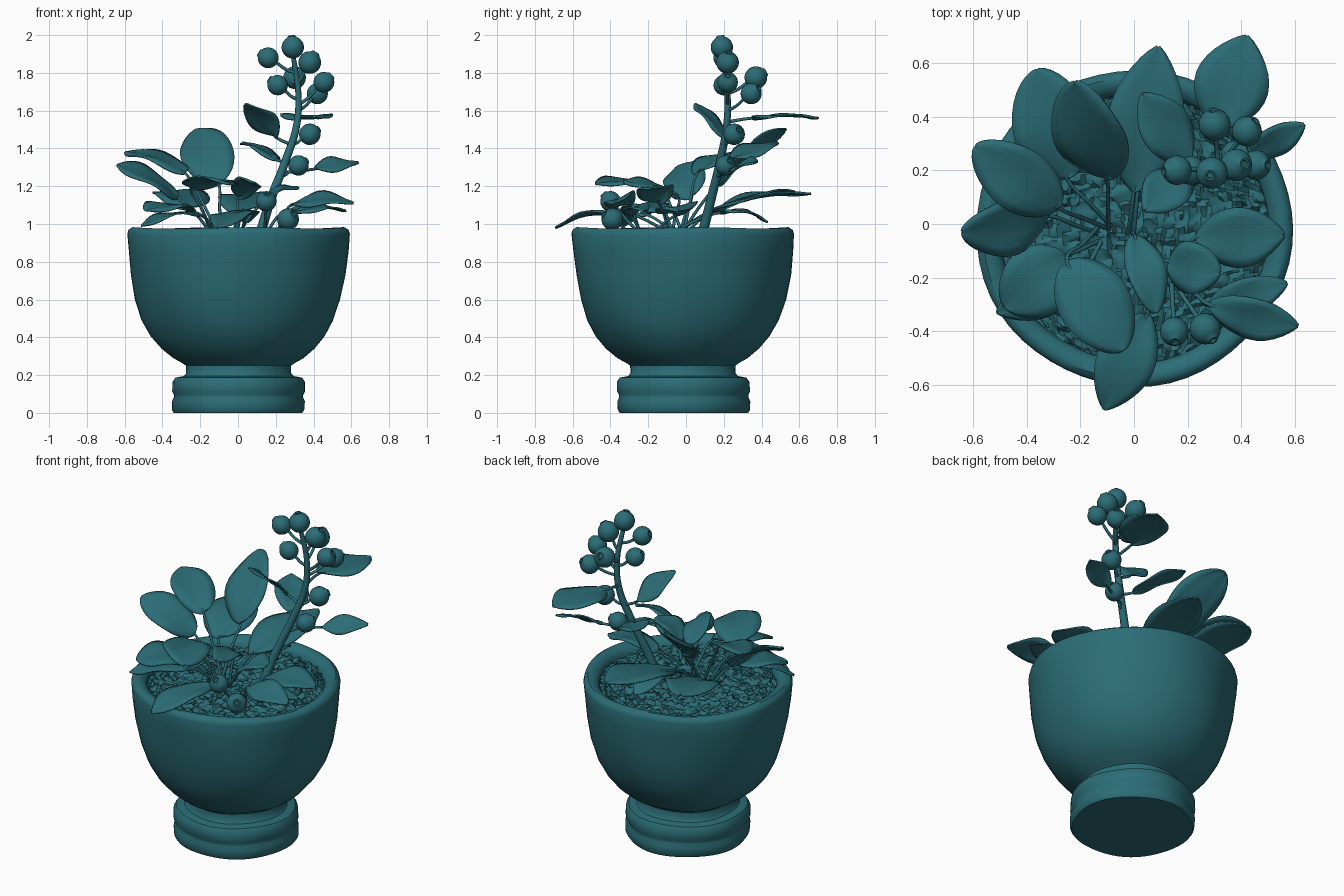
import bpy, math, random
from mathutils import Vector as V

if "Cube" in bpy.data.objects:
    bpy.data.objects.remove(bpy.data.objects["Cube"])
random.seed(4)

TEAL = bpy.data.materials.new('teal')
TEAL.diffuse_color = (0.024, 0.15, 0.18, 1)
TEAL.use_nodes = True
TEAL.node_tree.nodes["Principled BSDF"].inputs["Base Color"].default_value = TEAL.diffuse_color


def finish(ob, angle):
    bpy.ops.object.select_all(action='DESELECT')
    ob.select_set(True)
    bpy.context.view_layer.objects.active = ob
    if ob.type == 'CURVE':
        bpy.ops.object.convert(target='MESH')
    else:
        bpy.ops.object.shade_smooth_by_angle(angle=math.radians(angle))
    bpy.context.object.data.materials.clear()
    bpy.context.object.data.materials.append(TEAL)


def make(name, verts, faces, angle=40):
    me = bpy.data.meshes.new(name)
    me.from_pydata(verts, [], faces)
    me.update()
    ob = bpy.data.objects.new(name, me)
    bpy.context.collection.objects.link(ob)
    finish(ob, angle)
    return ob


def lathe(name, profile, n, loc=V((0, 0, 0)), axis=V((0, 0, 1)), angle=40, wobble=0):
    """Spin (radius, height) points around an axis, closing the start with a cap."""
    q = V((0, 0, 1)).rotation_difference(axis)
    verts = []
    for r, z in profile:
        for i in range(n):
            a = 2 * math.pi * i / n
            k = r + wobble * math.sin(5 * a + 9 * z)
            dz = wobble * math.sin(4 * a + 1) if z > 0.9 else 0
            verts.append(loc + q @ V((k * math.cos(a), k * math.sin(a), z + dz)))
    faces = [(j * n + i, j * n + (i + 1) % n, (j + 1) * n + (i + 1) % n, (j + 1) * n + i)
             for j in range(len(profile) - 1) for i in range(n)]
    faces.append(tuple(reversed(range(n))))
    return make(name, verts, faces, angle)


def tube(name, pts, r0, r1):
    cu = bpy.data.curves.new(name, 'CURVE')
    cu.dimensions = '3D'
    cu.bevel_depth = 1
    cu.bevel_resolution = 2
    cu.resolution_u = 6
    cu.use_fill_caps = True
    sp = cu.splines.new('BEZIER')
    sp.bezier_points.add(len(pts) - 1)
    for i, (b, p) in enumerate(zip(sp.bezier_points, pts)):
        b.co = p
        b.handle_left_type = b.handle_right_type = 'AUTO'
        b.radius = r0 + (r1 - r0) * i / (len(pts) - 1)
    ob = bpy.data.objects.new(name, cu)
    bpy.context.collection.objects.link(ob)
    finish(ob, 40)


def leaf(name, base, tip, width, roll=0, blunt=False, arch=0.03):
    """Oval blade with a creased midrib, arched along its length; blunt ones have a round tip."""
    base, tip = V(base), V(tip)
    d = tip - base
    f = d.normalized()
    side = f.cross(V((0, 0, 1))).normalized()
    up = side.cross(f)
    s = side * math.cos(roll) + up * math.sin(roll)
    u = s.cross(f)
    nl, nw = 16, 6
    verts, faces = [], []
    for i in range(nl + 1):
        t = (1 - math.cos(math.pi * i / nl)) / 2
        w = max(0.004, width / 2 * max(0, math.sin(math.pi * t ** 0.95)) ** (0.52 if blunt else 0.72))
        for j in range(nw + 1):
            a = 2 * j / nw - 1
            lift = arch * math.sin(math.pi * t) + 0.12 * abs(a) * w - 0.10 * w * a ** 4
            lift += 0.010 * math.sin(8 * t + 2 * a) * abs(a)
            verts.append(base + d * t + s * a * w + u * lift)
    for i in range(nl):
        for j in range(nw):
            k = i * (nw + 1) + j
            faces.append((k, k + 1, k + nw + 2, k + nw + 1))
    ob = make(name, verts, faces, 60)
    m = ob.modifiers.new('thickness', 'SOLIDIFY')
    m.thickness = 0.008
    m.offset = 0


# Pot: footed bowl with a rounded, slightly uneven rim
C = V((0, -0.015, 0))
lathe('pot', [(0.34, 0), (0.350, 0.015), (0.352, 0.06), (0.342, 0.083), (0.342, 0.095), (0.352, 0.115),
              (0.350, 0.165), (0.335, 0.187), (0.29, 0.195), (0.278, 0.21), (0.278, 0.25), (0.30, 0.265),
              (0.345, 0.29), (0.405, 0.34), (0.46, 0.405), (0.507, 0.49), (0.543, 0.60), (0.568, 0.73),
              (0.582, 0.86), (0.589, 0.945), (0.583, 0.965), (0.563, 0.979), (0.54, 0.977), (0.515, 0.962),
              (0.50, 0.94), (0.495, 0.89)], 56, C, wobble=0.004)

# Soil: rough crumbly disc, a jittered square grid squeezed into a circle
n = 60
verts, faces = [], []
for i in range(n + 1):
    for j in range(n + 1):
        u, v = 2 * i / n - 1, 2 * j / n - 1
        x, y = u * math.sqrt(1 - v * v / 2), v * math.sqrt(1 - u * u / 2)
        verts.append(C + V((0.505 * x + random.uniform(-.006, .006), 0.505 * y + random.uniform(-.006, .006),
                            0.94 - 0.015 * (x * x + y * y) + random.uniform(-0.016, 0.016))))
for i in range(n):
    for j in range(n):
        k = i * (n + 1) + j
        faces.append((k, k + n + 1, k + n + 2, k + 1))
make('soil', verts, faces, 45)

# Main fruiting stem
tube('main_stem', [(0.11, 0.08, 0.92), (0.17, 0.13, 1.12), (0.25, 0.18, 1.33), (0.31, 0.215, 1.52),
                   (0.32, 0.22, 1.68), (0.30, 0.205, 1.84), (0.29, 0.19, 1.90)], 0.027, 0.011)

# Low leaves: base, tip, width, roll, blunt tip, root of the stalk
LEFT, MID, RIGHT = (-0.10, -0.03, 0.92), (0.0, -0.08, 0.92), (0.17, -0.22, 0.92)
low = [
    ((0.00, 0.12, 1.06), (0.09, 0.66, 1.16), 0.29, 0, False, MID),
    ((-0.10, 0.17, 1.21), (-0.22, 0.53, 1.50), 0.28, 0.42, True, LEFT),
    ((-0.25, 0.17, 1.08), (-0.36, 0.575, 1.17), 0.30, 0, True, LEFT),
    ((-0.28, 0.06, 1.27), (-0.59, 0.29, 1.38), 0.24, 0.1, True, LEFT),
    ((-0.32, 0.03, 1.14), (-0.64, -0.03, 1.31), 0.23, 0.45, True, LEFT),
    ((-0.25, -0.12, 1.07), (-0.48, -0.31, 1.07), 0.27, 0.1, True, LEFT),
    ((-0.20, -0.21, 1.05), (-0.51, -0.33, 0.99), 0.16, 0.1, False, LEFT),
    ((-0.25, -0.14, 1.19), (-0.04, -0.47, 1.21), 0.27, 0.1, True, LEFT),
    ((0.05, -0.33, 1.06), (-0.11, -0.69, 0.98), 0.22, 0, False, MID),
    ((0.00, -0.04, 1.14), (0.08, -0.33, 1.22), 0.15, 0.3, True, MID),
    ((0.13, -0.14, 1.11), (0.32, -0.18, 1.19), 0.20, -0.2, True, MID),
    ((0.23, -0.05, 1.05), (0.56, -0.04, 1.07), 0.23, -0.15, False, RIGHT),
    ((0.28, -0.30, 1.10), (0.61, -0.38, 1.11), 0.17, -0.4, False, RIGHT),
    ((0.28, -0.30, 1.05), (0.57, -0.22, 1.07), 0.14, -0.2, False, RIGHT),
    ((0.02, 0.18, 1.06), (0.05, 0.43, 1.01), 0.16, 0, False, MID),
]
for i, (b, t, w, roll, blunt, root) in enumerate(low):
    leaf(f'low_leaf_{i + 1}', b, t, w, roll, blunt)
    b, t, root = V(b), V(t), V(root) + V((random.uniform(-.04, .04), random.uniform(-.04, .04), 0))
    mid = root.lerp(b, 0.5) + V((0, 0, 0.02))
    tube(f'leaf_stalk_{i + 1}', [root, mid, b, b + (t - b) * 0.15 + V((0, 0, 0.008))], 0.009, 0.006)

# Leaves on the main stem: base, tip, width, roll, joint on the stem
high = [
    ((0.31, 0.35, 1.56), (0.42, 0.70, 1.56), 0.28, 0, (0.31, 0.215, 1.54)),
    ((0.40, 0.25, 1.29), (0.635, 0.37, 1.325), 0.13, -0.5, (0.23, 0.17, 1.27)),
    ((0.20, 0.23, 1.34), (0.03, 0.485, 1.43), 0.20, -0.2, (0.25, 0.18, 1.33)),
    ((0.20, 0.20, 1.46), (0.04, 0.05, 1.635), 0.18, -0.25, (0.28, 0.20, 1.42)),
]
for i, (b, t, w, roll, root) in enumerate(high):
    leaf(f'stem_leaf_{i + 1}', b, t, w, roll, arch=0.01)
    tube(f'stem_leaf_stalk_{i + 1}', [V(root), V(b), V(b).lerp(V(t), 0.1)], 0.009, 0.006)

# Berries: centre, radius, joint; each has a small raised crown facing outward
berries = [
    ((0.29, 0.19, 1.935), 0.059, (0.305, 0.21, 1.80)), ((0.16, 0.20, 1.88), 0.055, (0.30, 0.205, 1.80)),
    ((0.38, 0.22, 1.855), 0.060, (0.31, 0.21, 1.74)), ((0.21, 0.20, 1.735), 0.054, (0.315, 0.22, 1.66)),
    ((0.30, 0.37, 1.775), 0.060, (0.315, 0.22, 1.69)), ((0.42, 0.345, 1.69), 0.056, (0.32, 0.22, 1.60)),
    ((0.455, 0.22, 1.75), 0.055, (0.32, 0.22, 1.63)), ((0.38, 0.255, 1.475), 0.057, (0.28, 0.20, 1.42)),
    ((0.32, 0.21, 1.31), 0.054, (0.22, 0.16, 1.25)),
    ((0.15, -0.40, 1.12), 0.054, (0.14, -0.22, 0.93)), ((0.265, -0.39, 1.025), 0.058, (0.17, -0.25, 0.93)),
]
for i, (c, r, root) in enumerate(berries):
    c, root = V(c), V(root)
    axis = (c - root).normalized()
    prof = [(max(0.003, r * math.sin(math.pi * k / 14)), -r * math.cos(math.pi * k / 14)) for k in range(13)]
    prof += [(r * 0.33, r * 1.06), (r * 0.22, r * 1.04), (r * 0.18, r * 0.9), (0.001, r * 0.88)]
    lathe(f'berry_{i + 1}', prof, 20, c, axis, 50)
    end = c - axis * r * 0.9
    tube(f'berry_stalk_{i + 1}', [root, root.lerp(end, 0.5) - V((0, 0, 0.008)), end], 0.009, 0.008)
